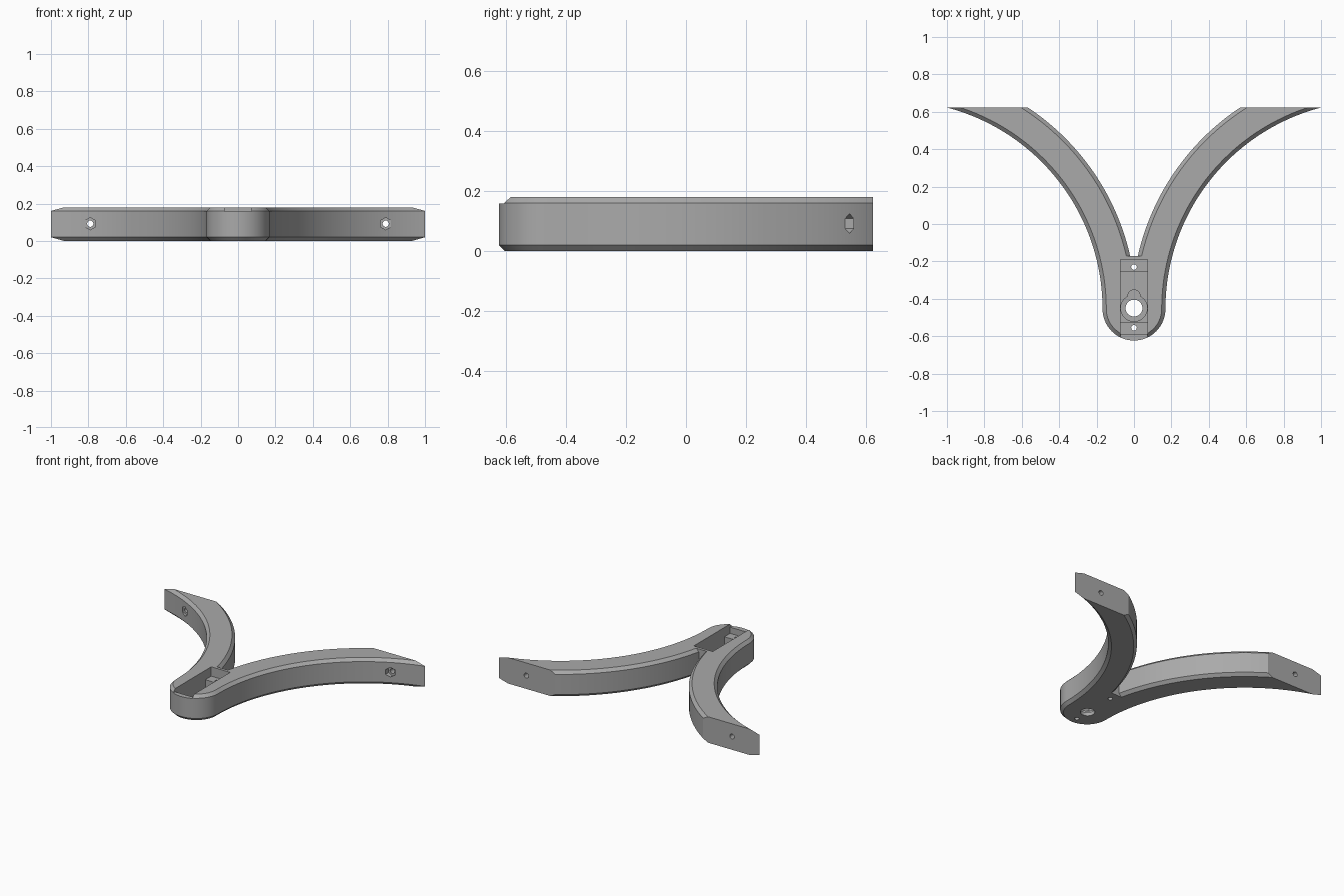
import bpy, bmesh, math
from mathutils import Matrix

cube = bpy.data.objects.get("Cube")
if cube:
    bpy.data.objects.remove(cube, do_unlink=True)

HEIGHT, BEVEL = 0.18, 0.02
HUB_Y, HUB_R = -0.455, 0.168        # rounded hub
ARC_X, OUTER_R, INNER_R = 1.282, 1.114, 1.293   # arm arcs share one centre
END_Y, CROTCH_Y = 0.623, -0.17
STEPS = 40

grey = bpy.data.materials.new("plain grey")
grey.use_nodes = True
colour = (0.4, 0.4, 0.4, 1)
grey.diffuse_color = colour
grey.node_tree.nodes["Principled BSDF"].inputs["Base Color"].default_value = colour


def make_object(name, bm):
    bmesh.ops.recalc_face_normals(bm, faces=bm.faces[:])
    mesh = bpy.data.meshes.new(name)
    bm.to_mesh(mesh)
    bm.free()
    obj = bpy.data.objects.new(name, mesh)
    bpy.context.collection.objects.link(obj)
    mesh.materials.append(grey)
    return obj


def arc(cx, r, start, end, steps):
    angles = [start + (end - start) * i / steps for i in range(steps + 1)]
    return [(cx + r * math.cos(a), HUB_Y + r * math.sin(a)) for a in angles]


def outline(inset):
    """Plan of the whole bracket, drawn inward by the inset."""
    outer, inner = OUTER_R + inset, INNER_R - inset

    def at_y(r, y):
        return math.pi - math.asin((y - HUB_Y) / r)
    half = arc(0, HUB_R - inset, -math.pi / 2, 0, 16)
    half += arc(ARC_X, outer, math.pi, at_y(outer, END_Y), STEPS)[1:]
    half += arc(ARC_X, inner, at_y(inner, END_Y), at_y(inner, CROTCH_Y), STEPS)
    return half + [(-x, y) for x, y in reversed(half[1:])]


# Bracket body: four stacked outlines give the bevelled edges
bm = bmesh.new()
levels = [(0, BEVEL), (BEVEL, 0), (HEIGHT - BEVEL, 0), (HEIGHT, BEVEL)]
rings = [[bm.verts.new((x, y, z)) for x, y in outline(c)] for z, c in levels]
for low, high in zip(rings, rings[1:]):
    for i in range(len(low)):
        j = (i + 1) % len(low)
        bm.faces.new((low[i], low[j], high[j], high[i]))
bm.faces.new(rings[0])
bm.faces.new(rings[-1])
body = make_object("forked_bracket", bm)


def cut(cutter):
    cutter.hide_render = True
    mod = body.modifiers.new("cut", 'BOOLEAN')
    mod.operation = 'DIFFERENCE'
    mod.solver = 'EXACT'
    mod.object = cutter
    bpy.context.view_layer.objects.active = body
    bpy.ops.object.modifier_apply(modifier=mod.name)
    bpy.data.objects.remove(cutter, do_unlink=True)


def cut_box(name, width, y0, y1, z0):
    bm = bmesh.new()
    top = HEIGHT + 0.1
    bmesh.ops.create_cube(bm, size=1, matrix=Matrix.Translation(
        (0, (y0 + y1) / 2, (z0 + top) / 2)) @ Matrix.Diagonal((width, y1 - y0, top - z0, 1)))
    cut(make_object(name, bm))


def cut_hole(name, centre, radius, depth, sides=32, along_y=False):
    bm = bmesh.new()
    turn = Matrix.Rotation(math.pi / 2, 4, 'X') if along_y else Matrix()
    bmesh.ops.create_cone(bm, cap_ends=True, segments=sides, radius1=radius,
                          radius2=radius, depth=depth, matrix=Matrix.Translation(centre) @ turn)
    cut(make_object(name, bm))


# Stepped pocket: open front lip, mounting ledges, deep well
cut_box("lip_cutter", 0.145, -0.7, -0.19, 0.158)
cut_box("ledge_cutter", 0.145, -0.587, -0.19, 0.115)
cut_box("well_cutter", 0.145, -0.525, -0.255, 0.05)

# Keyhole recess in the well floor, then the shaft hole
cut_hole("ring_recess_cutter", (0, -0.45, 0.06), 0.071, 0.07)
cut_hole("lobe_recess_cutter", (0, -0.385, 0.06), 0.033, 0.07)
cut_hole("shaft_cutter", (0, -0.45, 0), 0.045, 0.2)

# Mounting screw holes
for y in (-0.23, -0.555):
    cut_hole("screw_cutter", (0, y, 0.1), 0.015, 0.5, 16)

# Arm end bolts: hexagonal nut seat in front, round hole through
for side in (-1, 1):
    cut_hole("nut_cutter", (side * 0.79, 0.465, 0.092), 0.033, 0.2, 6, True)
    cut_hole("bolt_cutter", (side * 0.79, 0.55, 0.092), 0.017, 0.3, 16, True)

# Smooth the curved walls, keep the edges crisp
bpy.ops.object.select_all(action='DESELECT')
body.select_set(True)
bpy.context.view_layer.objects.active = body
bpy.ops.object.shade_smooth_by_angle(angle=math.radians(25))
